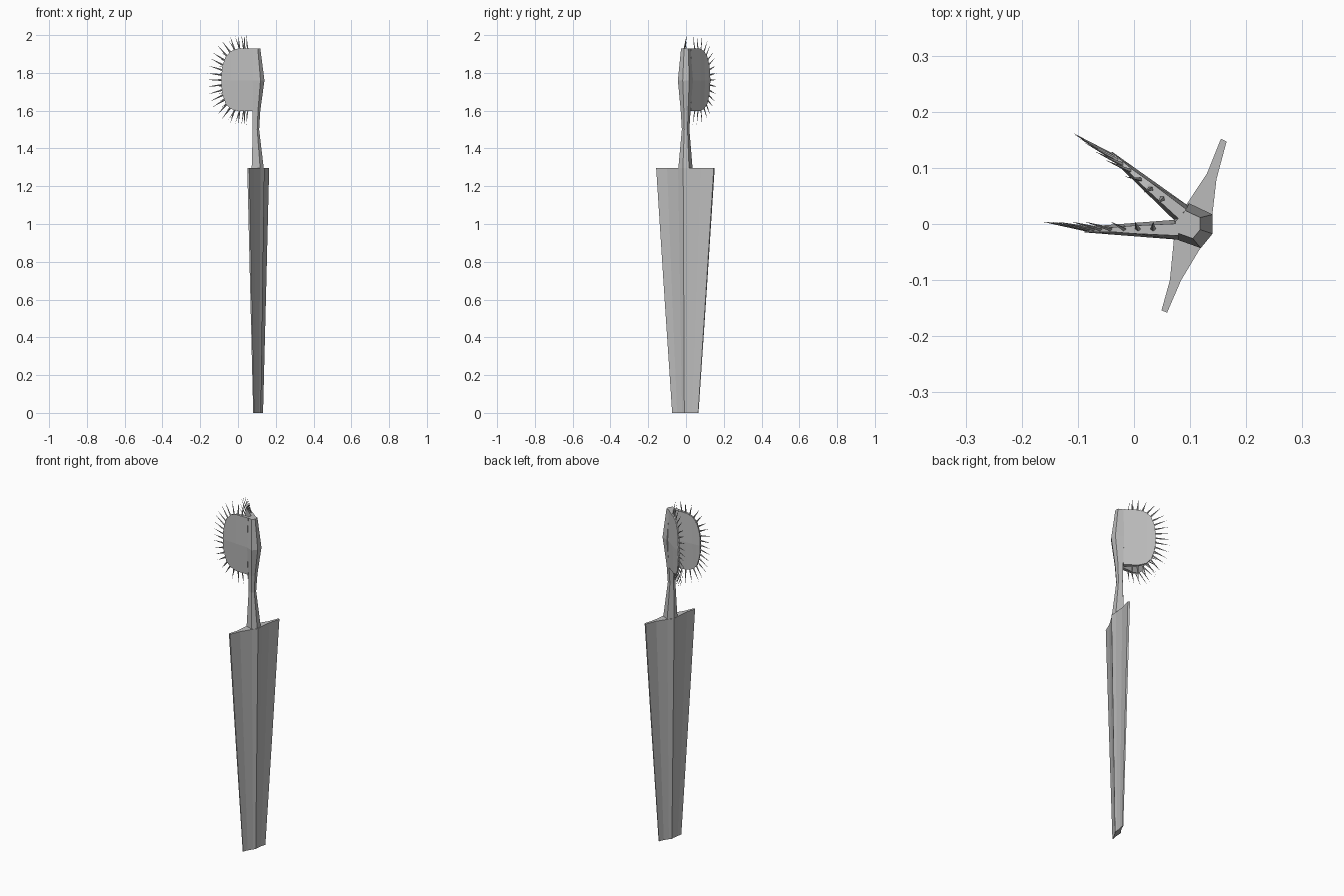
import bpy, bmesh, math
from mathutils import Vector

if "Cube" in bpy.data.objects:
    bpy.data.objects.remove(bpy.data.objects["Cube"])

grey = bpy.data.materials.new("plain grey")
grey.diffuse_color = (0.5, 0.5, 0.5, 1)
grey.use_nodes = True
grey.node_tree.nodes["Principled BSDF"].inputs["Base Color"].default_value = grey.diffuse_color


def finish(bm, name):
    bmesh.ops.recalc_face_normals(bm, faces=bm.faces)
    me = bpy.data.meshes.new(name)
    bm.to_mesh(me)
    bm.free()
    me.materials.append(grey)
    ob = bpy.data.objects.new(name, me)
    bpy.context.collection.objects.link(ob)
    return ob


def loft(bm, rings):
    """Skin a list of equal-length point rings and cap both ends."""
    vs = [[bm.verts.new(p) for p in r] for r in rings]
    n = len(vs[0])
    for a, b in zip(vs, vs[1:]):
        for i in range(n):
            j = (i + 1) % n
            bm.faces.new((a[i], a[j], b[j], b[i]))
    bm.faces.new(vs[0])
    bm.faces.new(vs[-1])


# Winged leaf stalk: one cross-section, scaled from foot to top
section = [(.049, -.154), (.059, -.158), (.084, -.1), (.119, -.042), (.14, -.015),
           (.14, .02), (.147, .08), (.165, .147), (.155, .152), (.13, .09),
           (.095, .037), (.071, .008), (.071, -.028), (.064, -.1)]
cx, cy = .106, -.004
bm = bmesh.new()
loft(bm, [[(cx + (x - cx) * s, cy + (y - cy) * s, z) for x, y in section]
          for z, s in ((0, .45), (.65, .73), (1.297, 1))])
finish(bm, "leaf_stalk")

# Neck and hinge rib: hexagon with x range and y range at each height
bm = bmesh.new()
rings = []
for z, x0, x1, y0, y1 in ((1.28, .072, .138, -.042, .036), (1.5, .078, .112, -.022, .018),
                          (1.6, .077, .118, -.028, .024), (1.76, .07, .14, -.043, .037),
                          (1.93, .074, .118, -.026, .024)):
    w, h = x1 - x0, y1 - y0
    rings.append([(x0 + w * a, y0 + h * b, z) for a, b in
                  ((.7, 0), (1, .32), (1, .75), (.4, 1), (0, .62), (0, .22))])
loft(bm, rings)
finish(bm, "neck_and_rib")

# Trap lobes: columns of (distance from hinge, bottom z, top z)
MID = 1.76
cols = [(0, 1.598, 1.93), (.08, 1.598, 1.928), (.118, 1.61, 1.915),
        (.145, 1.637, 1.885), (.16, 1.685, 1.84), (.167, 1.73, 1.79)]


def lobe(name, base, tip, side):
    base, tip = Vector((*base, 0)), Vector((*tip, 0))
    out = (tip - base).normalized()
    inward = Vector((-out.y, out.x, 0)) * side
    up = Vector((0, 0, 1))

    def place(u, z, n):
        return base + out * u + up * z + inward * n

    bm = bmesh.new()
    rings = []
    for u, zb, zt in cols:
        h = .018 - .013 * u / .167
        e = h * .6 if u < .1 else .004
        rings.append([place(u, zb, -e), place(u, MID, -h), place(u, zt, -e),
                      place(u, zt, e), place(u, MID, h), place(u, zb, e)])
    loft(bm, rings)
    finish(bm, name)

    # Teeth: slim four-sided spikes spaced evenly along the rim
    rim = [Vector((u, zb)) for u, zb, zt in cols] + [Vector((u, zt)) for u, zb, zt in cols[::-1]]
    lens = [(b - a).length for a, b in zip(rim, rim[1:])]
    count, start = 19, .045
    bm = bmesh.new()
    for k in range(count):
        d = start + (sum(lens) - 2 * start) * k / (count - 1)
        i = 0
        while d > lens[i]:
            d -= lens[i]
            i += 1
        p = rim[i].lerp(rim[i + 1], d / lens[i])
        # fan outwards from the lobe's middle
        fan = (p - Vector((.05, MID))).normalized()
        edge = (rim[i + 1] - rim[i]).normalized()
        dirn = (fan + Vector((edge.y, -edge.x))).normalized()
        t = Vector((-dirn.y, dirn.x)) * .0055
        root = p - dirn * .006
        end = p + dirn * .076
        ring = [bm.verts.new(place(*(root + t), 0)), bm.verts.new(place(*root, .004)),
                bm.verts.new(place(*(root - t), 0)), bm.verts.new(place(*root, -.004))]
        apex = bm.verts.new(place(*end, .014))
        for a in range(4):
            bm.faces.new((ring[a], ring[(a + 1) % 4], apex))
        bm.faces.new(ring)
    finish(bm, name + "_teeth")


lobe("front_lobe", (.079, -.010), (-.088, -.010), -1)
lobe("back_lobe", (.086, .018), (-.040, .123), 1)
